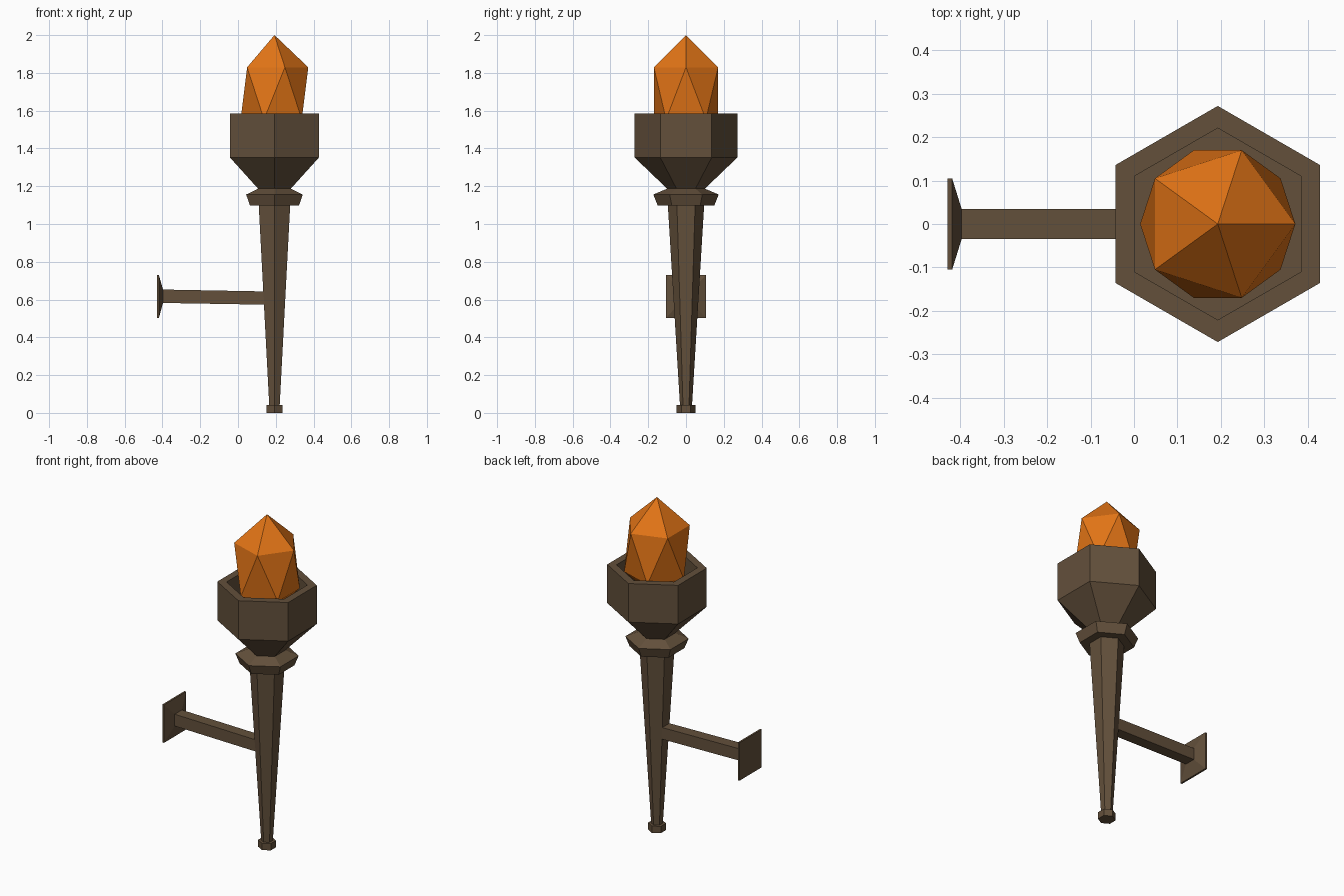
import bpy, bmesh, math
from mathutils import Matrix

if "Cube" in bpy.data.objects:
    bpy.data.objects.remove(bpy.data.objects["Cube"])

AXIS_X = 0.193  # vertical axis of the torch


def material(name, rgb):
    m = bpy.data.materials.new(name)
    m.diffuse_color = (*rgb, 1.0)
    m.use_nodes = True
    m.node_tree.nodes["Principled BSDF"].inputs["Base Color"].default_value = m.diffuse_color
    return m


bronze = material("dark_bronze", (0.125, 0.080, 0.044))
orange = material("flame_orange", (0.76, 0.175, 0.008))


def finish(name, bm, mat):
    bmesh.ops.recalc_face_normals(bm, faces=bm.faces)
    me = bpy.data.meshes.new(name)
    bm.to_mesh(me)
    bm.free()
    me.materials.append(mat)
    ob = bpy.data.objects.new(name, me)
    bpy.context.collection.objects.link(ob)
    return ob


def loft(name, rings, mat):
    """Skin a stack of point rings and cap both ends."""
    bm = bmesh.new()
    loops = [[bm.verts.new(p) for p in ring] for ring in rings]
    for a, b in zip(loops, loops[1:]):
        n = len(a)
        for i in range(n):
            j = (i + 1) % n
            bm.faces.new((a[i], a[j], b[j], b[i]))
    bm.faces.new(loops[0])
    bm.faces.new(loops[-1])
    return finish(name, bm, mat)


def hexagon(r, z):
    return [(AXIS_X + r * math.cos(math.radians(30 + 60 * i)),
             r * math.sin(math.radians(30 + 60 * i)), z) for i in range(6)]


def rect(x, hy, z0, z1):
    return [(x, -hy, z0), (x, hy, z0), (x, hy, z1), (x, -hy, z1)]


# Torch body: foot knob, tapered shaft, collar and hollow cup, all hexagonal
profile = [(0.049, 0.0), (0.049, 0.041), (0.032, 0.041), (0.096, 1.098),
           (0.150, 1.098), (0.173, 1.156), (0.100, 1.187), (0.272, 1.352),
           (0.272, 1.584), (0.221, 1.584), (0.221, 1.41)]
loft("torch_body", [hexagon(r, z) for r, z in profile], bronze)

# Wall bracket: square plate with bevelled front, slightly sloping arm
loft("wall_bracket", [rect(-0.43, 0.105, 0.502, 0.730),
                      rect(-0.419, 0.105, 0.502, 0.730),
                      rect(-0.397, 0.034, 0.582, 0.653),
                      rect(AXIS_X, 0.034, 0.572, 0.642)], bronze)

# Flame: stretched icosahedron sitting in the cup
bm = bmesh.new()
bmesh.ops.create_icosphere(
    bm, subdivisions=1, radius=1.0,
    matrix=Matrix.Translation((AXIS_X, 0, 1.692)) @ Matrix.Diagonal((0.2, 0.2, 0.308, 1)))
finish("flame", bm, orange)
